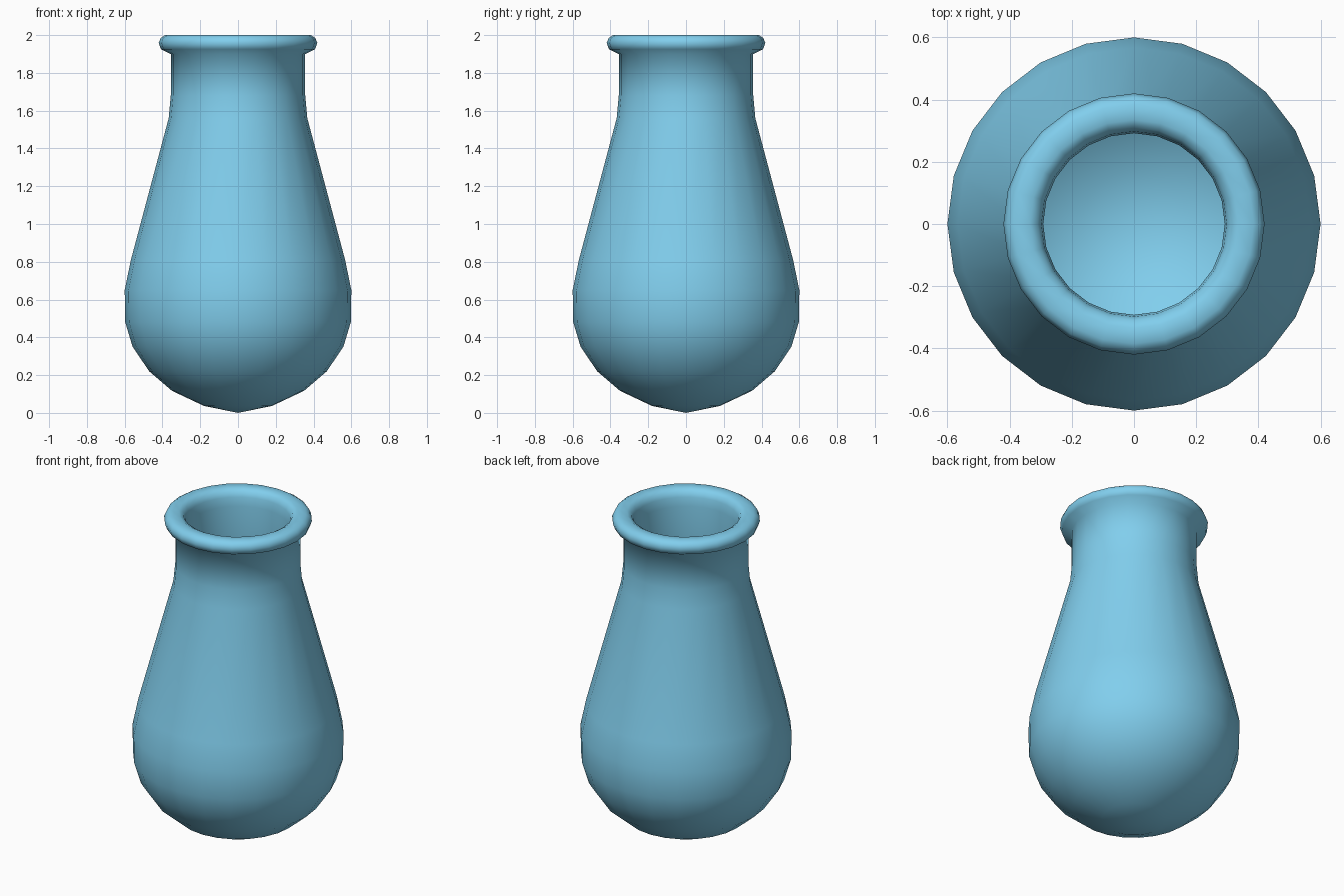
import bpy, bmesh, math

if "Cube" in bpy.data.objects:
    bpy.data.objects.remove(bpy.data.objects["Cube"])

SIDES = 24

# Profile (radius, height): outer wall upward, rolled lip, inner wall downward
outer = [(0, 0), (0.18, 0.037), (0.35, 0.117), (0.47, 0.22), (0.558, 0.35),
         (0.597, 0.48), (0.6, 0.65), (0.567, 0.81), (0.367, 1.56),
         (0.356, 1.68), (0.356, 1.9)]
lip = [(0.408, 1.925), (0.42, 1.96), (0.408, 1.986), (0.385, 2.0),
       (0.335, 2.0), (0.31, 1.985), (0.298, 1.955)]
inner = [(0.292, 1.9), (0.292, 1.68), (0.305, 1.55), (0.507, 0.8),
         (0.54, 0.65), (0.537, 0.5), (0.505, 0.38), (0.43, 0.27),
         (0.32, 0.175), (0.17, 0.1), (0, 0.065)]
profile = outer + lip + inner

# Vase body: spin the profile around z
bm = bmesh.new()
verts = [bm.verts.new((r, 0, z)) for r, z in profile]
edges = [bm.edges.new(pair) for pair in zip(verts, verts[1:])]
bmesh.ops.spin(bm, geom=verts + edges, cent=(0, 0, 0), axis=(0, 0, 1),
               angle=2 * math.pi, steps=SIDES, use_merge=False)
bmesh.ops.remove_doubles(bm, verts=bm.verts[:], dist=0.0005)
bmesh.ops.recalc_face_normals(bm, faces=bm.faces[:])
for face in bm.faces:
    face.smooth = True

mesh = bpy.data.meshes.new("vase")
bm.to_mesh(mesh)
bm.free()
vase = bpy.data.objects.new("vase", mesh)
bpy.context.collection.objects.link(vase)

# Light blue glaze
glaze = bpy.data.materials.new("blue_glaze")
glaze.diffuse_color = (0.22, 0.62, 0.85, 1)
glaze.use_nodes = True
glaze.node_tree.nodes["Principled BSDF"].inputs["Base Color"].default_value = glaze.diffuse_color
mesh.materials.append(glaze)
